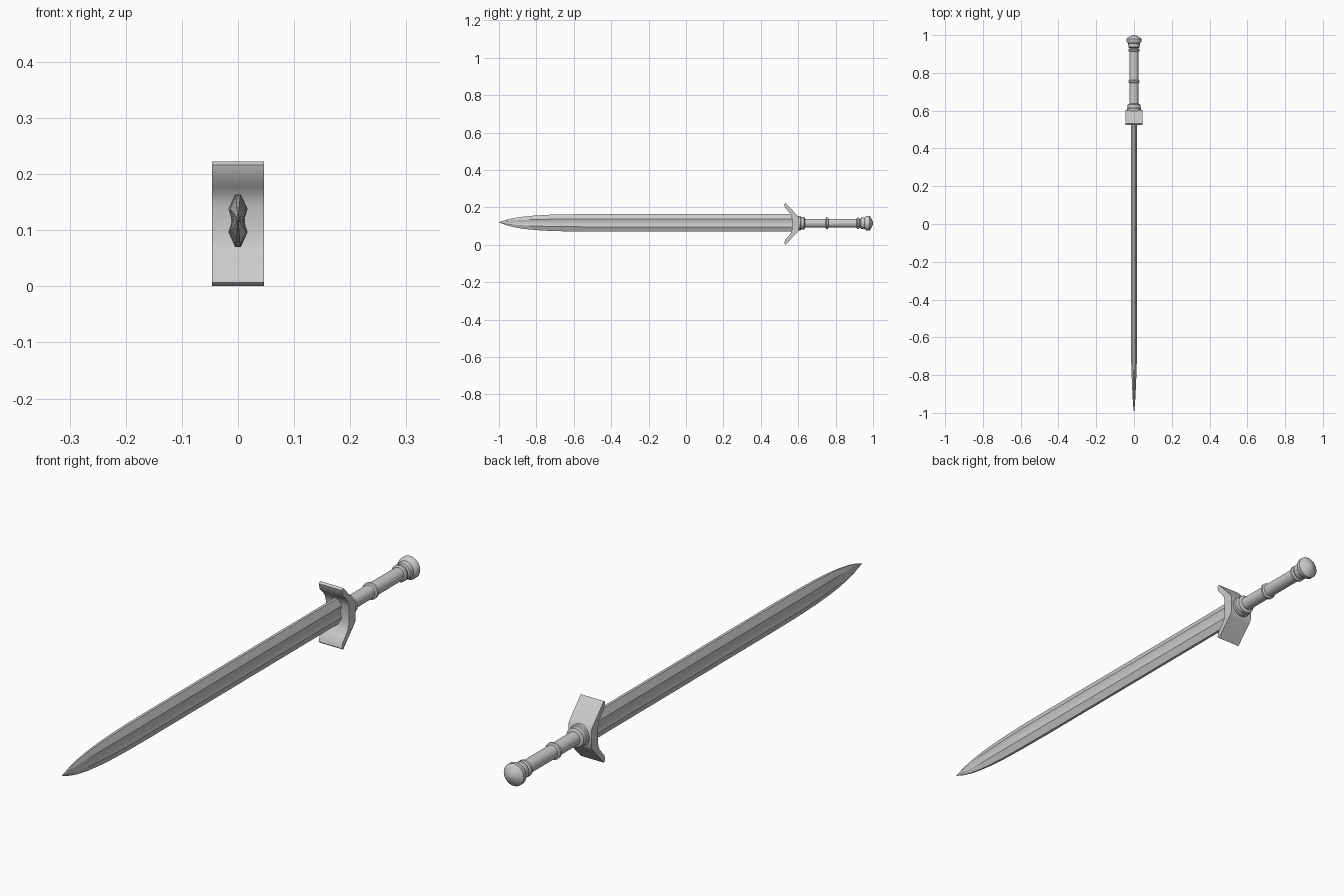
import bpy, bmesh, math

if "Cube" in bpy.data.objects:
    bpy.data.objects.remove(bpy.data.objects["Cube"])

CZ = 0.115  # height of the sword's axis


def finish(name, bm, angle):
    bmesh.ops.recalc_face_normals(bm, faces=bm.faces[:])
    me = bpy.data.meshes.new(name)
    bm.to_mesh(me)
    bm.free()
    ob = bpy.data.objects.new(name, me)
    bpy.context.collection.objects.link(ob)
    bpy.ops.object.select_all(action='DESELECT')
    ob.select_set(True)
    bpy.context.view_layer.objects.active = ob
    bpy.ops.object.shade_smooth_by_angle(angle=math.radians(angle))
    return ob


def loft(name, rings, angle):
    # skin a list of closed rings and cap both ends
    bm = bmesh.new()
    vs = [[bm.verts.new(p) for p in ring] for ring in rings]
    n = len(rings[0])
    for a, b in zip(vs, vs[1:]):
        for i in range(n):
            j = (i + 1) % n
            bm.faces.new((a[i], a[j], b[j], b[i]))
    bm.faces.new(vs[0])
    bm.faces.new(vs[-1])
    return finish(name, bm, angle)


# blade: fullered cross-section (x, z) tapering to a point
half = [(0.005, 0.047), (0.017, 0.021), (0.0125, 0.006),
        (0.0125, -0.006), (0.017, -0.021), (0.005, -0.047)]
section = half + [(-x, z) for x, z in reversed(half)]
# stations: y, thickness scale, height scale
stations = [(0.575, 1, 1), (-0.5, 1, 1), (-0.63, 1, 0.975), (-0.73, 0.88, 0.92),
            (-0.81, 0.72, 0.82), (-0.87, 0.57, 0.69), (-0.92, 0.42, 0.52),
            (-0.96, 0.27, 0.31), (-0.985, 0.12, 0.13), (-1.0, 0.02, 0.02)]
loft("blade", [[(x * sx, y, 0.117 + 0.003 * (1 - sz) + z * sz) for x, z in section]
               for y, sx, sz in stations], 30)

# guard: forward-swept profile (y, height above axis), mirrored and extruded
upper = [(0.604, 0.032), (0.594, 0.046), (0.533, 0.111), (0.525, 0.105),
         (0.530, 0.085), (0.548, 0.066), (0.560, 0.050), (0.566, 0.030)]
gz = 0.1115
profile = [(y, gz + h) for y, h in upper] + [(y, gz - h) for y, h in reversed(upper)]
loft("guard", [[(x, y, z) for y, z in profile] for x in (-0.046, 0.046)], 40)


def turned(name, pts, sides=32):
    # turned part along y: (y, radius)
    return loft(name, [[(r * math.cos(2 * math.pi * i / sides), y,
                         CZ + r * math.sin(2 * math.pi * i / sides))
                        for i in range(sides)] for y, r in pts], 35)


# grip and fittings
turned("grip", [(0.60, 0.024), (0.97, 0.024)])
turned("collar", [(0.595, 0.038), (0.612, 0.038), (0.615, 0.034),
                  (0.632, 0.034), (0.637, 0.024)])
for name, y in (("middle_ring", 0.754), ("upper_ring", 0.92)):
    turned(name, [(y - 0.008, 0.024), (y - 0.004, 0.030),
                  (y + 0.004, 0.030), (y + 0.008, 0.024)])
turned("pommel", [(0.932, 0.024), (0.936, 0.030), (0.955, 0.031), (0.96, 0.036),
                  (0.966, 0.040), (0.98, 0.040), (0.986, 0.034),
                  (0.994, 0.020), (1.0, 0.004)])
